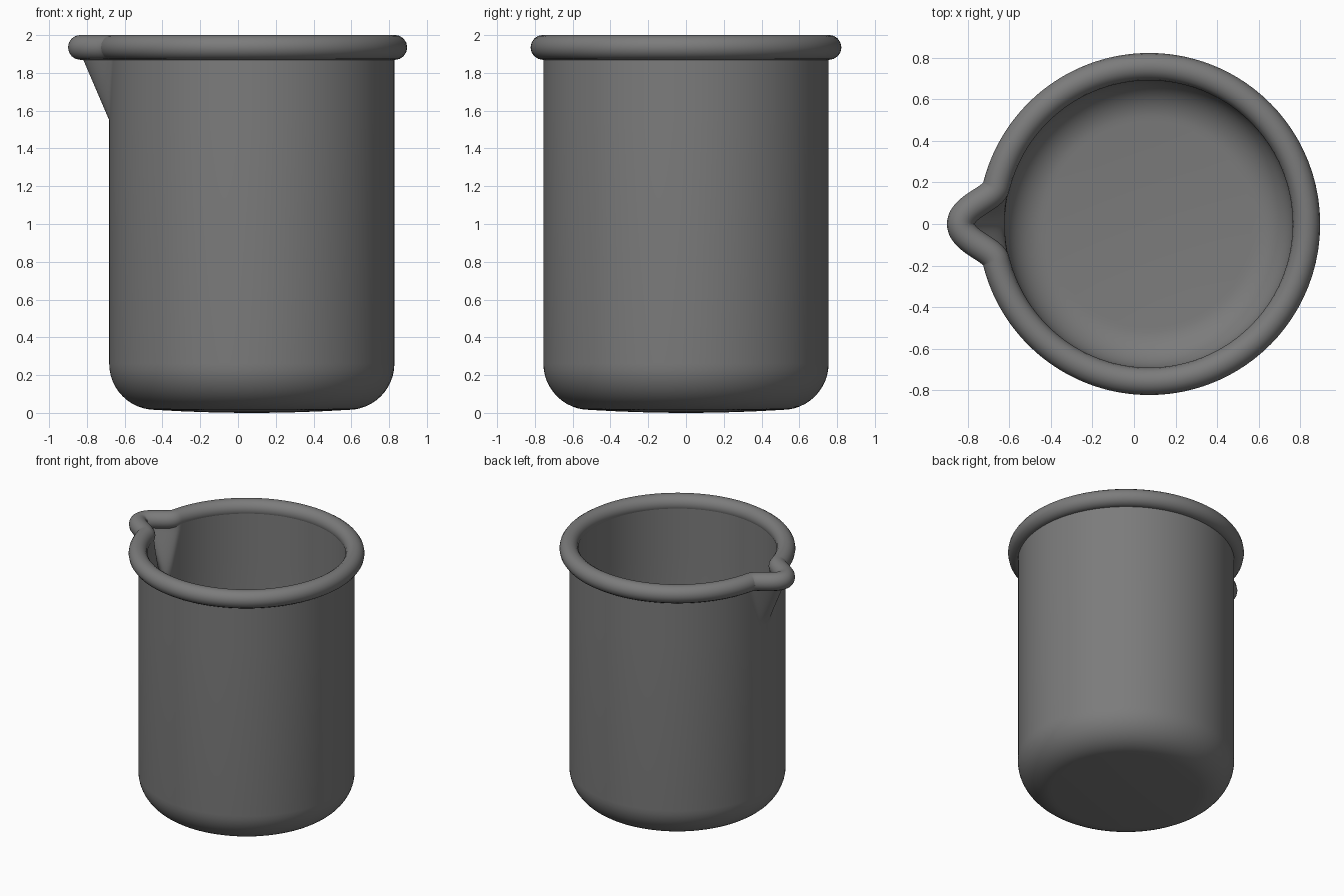
import bpy, bmesh, math

cube = bpy.data.objects.get("Cube")
if cube:
    bpy.data.objects.remove(cube, do_unlink=True)

AXIS_X = 0.073      # the spout pushes the round body off centre
WALL_R = 0.757
WALL = 0.062        # wall thickness
RIM_Z = 1.935
SPOUT_Z = 1.55      # where the spout leaves the wall
SIDES = 192

# Single grey for the whole vessel
grey = bpy.data.materials.new("dark grey")
grey.use_nodes = True
colour = (0.2, 0.2, 0.2, 1)
grey.diffuse_color = colour
grey.node_tree.nodes["Principled BSDF"].inputs["Base Color"].default_value = colour


def spout(phi, z):
    """Outward push of the wall at an angle from the spout direction."""
    f = min(1, max(0, (z - SPOUT_Z) / (1.9 - SPOUT_Z)))
    width = 0.24 * (0.4 + 0.6 * f)
    if abs(phi) >= width:
        return 0
    return 0.15 * f * math.cos(math.pi / 2 * phi / width) ** 2


def place(radius, phi, z):
    r = radius + spout(phi, z)
    return (AXIS_X - r * math.cos(phi), r * math.sin(phi), z)


def angles():
    """Angles around the body, packed closer at the spout."""
    for i in range(SIDES):
        t = 2 * i / SIDES - 1
        yield math.pi * (0.3 * t + 0.7 * t ** 3)


def wall_profile(radius, floor, fillet, rows):
    """Shallow dished floor, rounded corner, straight side."""
    pts = [((radius - fillet) * k / 4, floor + 0.016 * (k / 4) ** 2) for k in range(1, 5)]
    base = pts[-1][1]
    for k in range(1, 13):
        a = math.pi / 2 * k / 12
        pts.append((radius - fillet + fillet * math.sin(a), base + fillet * (1 - math.cos(a))))
    pts.append((radius, SPOUT_Z))
    for k in range(1, rows + 1):
        pts.append((radius, SPOUT_Z + (RIM_Z - SPOUT_Z) * k / rows))
    return pts


phis = list(angles())

# Body: outer skin up, inner skin down, closed at both floors
outer = wall_profile(WALL_R - 0.002, 0, 0.245, 14)
inner = wall_profile(WALL_R - WALL, WALL, 0.2, 14)
bm = bmesh.new()
rings = [[bm.verts.new(place(r, p, z)) for p in phis] for r, z in outer + inner[::-1]]
for low, high in zip(rings, rings[1:]):
    for i in range(SIDES):
        j = (i + 1) % SIDES
        bm.faces.new((low[i], low[j], high[j], high[i]))
for ring, z in ((rings[0], 0), (rings[-1], WALL)):
    centre = bm.verts.new((AXIS_X, 0, z))
    for i in range(SIDES):
        bm.faces.new((ring[i], ring[(i + 1) % SIDES], centre))
bmesh.ops.recalc_face_normals(bm, faces=bm.faces)
mesh = bpy.data.meshes.new("beaker_body")
bm.to_mesh(mesh)
bm.free()
body = bpy.data.objects.new("beaker_body", mesh)
bpy.context.collection.objects.link(body)

# Rim: round bead following the wall and the spout
curve = bpy.data.curves.new("rolled_rim", "CURVE")
curve.dimensions = "3D"
curve.twist_mode = "Z_UP"
curve.bevel_depth = 0.066
curve.bevel_resolution = 6
path = curve.splines.new("POLY")
path.points.add(SIDES - 1)
for point, phi in zip(path.points, phis):
    point.co = (*place(WALL_R, phi, RIM_Z), 1)
path.use_cyclic_u = True
rim = bpy.data.objects.new("rolled_rim", curve)
bpy.context.collection.objects.link(rim)
bpy.ops.object.select_all(action="DESELECT")
rim.select_set(True)
bpy.context.view_layer.objects.active = rim
bpy.ops.object.convert(target="MESH")
rim = bpy.context.view_layer.objects.active

for obj in (body, rim):
    obj.data.materials.clear()
    obj.data.materials.append(grey)
    bpy.ops.object.select_all(action="DESELECT")
    obj.select_set(True)
    bpy.context.view_layer.objects.active = obj
    bpy.ops.object.shade_smooth_by_angle(angle=math.radians(50))
